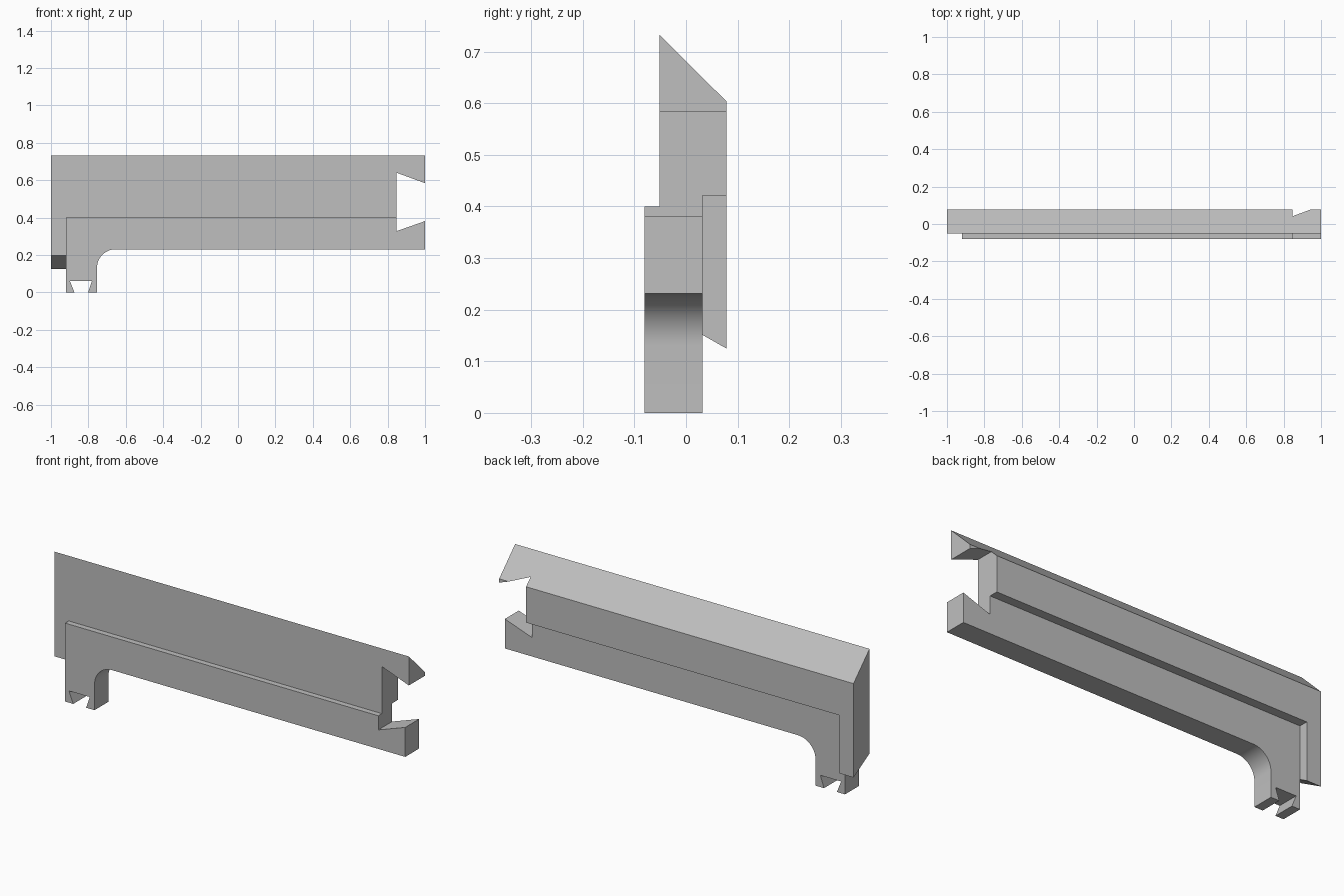
import bpy, bmesh, math

cube = bpy.data.objects.get("Cube")
if cube:
    bpy.data.objects.remove(cube, do_unlink=True)

grey = bpy.data.materials.new("plain_grey")
grey.use_nodes = True
grey.diffuse_color = (0.52, 0.52, 0.52, 1)
grey.node_tree.nodes["Principled BSDF"].inputs["Base Color"].default_value = (0.52, 0.52, 0.52, 1)


def prism(name, profile, place, start, end):
    """Extrude a closed 2D profile; place(a, b, depth) gives the 3D point."""
    bm = bmesh.new()
    face = bm.faces.new([bm.verts.new(place(a, b, start)) for a, b in profile])
    new = bmesh.ops.extrude_face_region(bm, geom=[face])["geom"]
    for v in new:
        if isinstance(v, bmesh.types.BMVert):
            a, b = profile_point(v, place)
            v.co = place(a, b, end)
    bmesh.ops.recalc_face_normals(bm, faces=bm.faces[:])
    mesh = bpy.data.meshes.new(name)
    bm.to_mesh(mesh)
    bm.free()
    mesh.materials.append(grey)
    obj = bpy.data.objects.new(name, mesh)
    bpy.context.collection.objects.link(obj)
    return obj


def profile_point(v, place):
    return (v.co.x, v.co.z) if place is along_y else (v.co.y, v.co.z)


def along_y(a, b, depth):
    return (a, depth, b)


def along_x(a, b, depth):
    return (depth, a, b)


def combine(target, other, operation):
    mod = target.modifiers.new("join", 'BOOLEAN')
    mod.operation = operation
    mod.solver = 'EXACT'
    mod.object = other
    with bpy.context.temp_override(object=target, active_object=target):
        bpy.ops.object.modifier_apply(modifier=mod.name)
    bpy.data.objects.remove(other, do_unlink=True)


FRONT, FACE, STEP, BACK = -0.08, -0.051, 0.032, 0.078
LEFT = -0.92

# Front plate with a rounded inner corner and a short leg
r = 0.1
arc = [(-0.654 - r * math.cos(t), 0.131 + r * math.sin(t))
       for t in (math.pi / 2 * i / 16 for i in range(17))]
plate = [(LEFT, 0), (-0.754, 0)] + arc + [(1, 0.231), (1, 0.4), (LEFT, 0.4)]
body = prism("bracket_rail", plate, along_y, FRONT, STEP)

# Upper rail with a bevelled top and a stepped back
rail = [(FACE, 0.4), (FACE, 0.732), (BACK, 0.604), (BACK, 0.421), (STEP, 0.421), (STEP, 0.4)]
combine(body, prism("upper_rail", rail, along_x, LEFT, 1), 'UNION')

# End post with a slanted foot
post = [(FACE, 0.198), (FACE, 0.732), (BACK, 0.604), (BACK, 0.125)]
combine(body, prism("end_post", post, along_x, -1, LEFT), 'UNION')

# Dovetail notches in the open end and under the leg
end_notch = [(0.848, 0.328), (1.05, 0.399), (1.05, 0.566), (0.848, 0.64)]
leg_notch = [(-0.898, 0.06), (-0.866, -0.02), (-0.808, -0.02), (-0.781, 0.06)]
for notch in (end_notch, leg_notch):
    combine(body, prism("notch_cutter", notch, along_y, -0.2, 0.2), 'DIFFERENCE')

# Clean flat areas and shade the rounded corner smooth
bm = bmesh.new()
bm.from_mesh(body.data)
bmesh.ops.remove_doubles(bm, verts=bm.verts[:], dist=0.0001)
bmesh.ops.dissolve_limit(bm, angle_limit=math.radians(1), verts=bm.verts[:], edges=bm.edges[:])
bm.to_mesh(body.data)
bm.free()
for o in bpy.context.selected_objects:
    o.select_set(False)
body.select_set(True)
bpy.context.view_layer.objects.active = body
bpy.ops.object.shade_smooth_by_angle(angle=math.radians(30))
